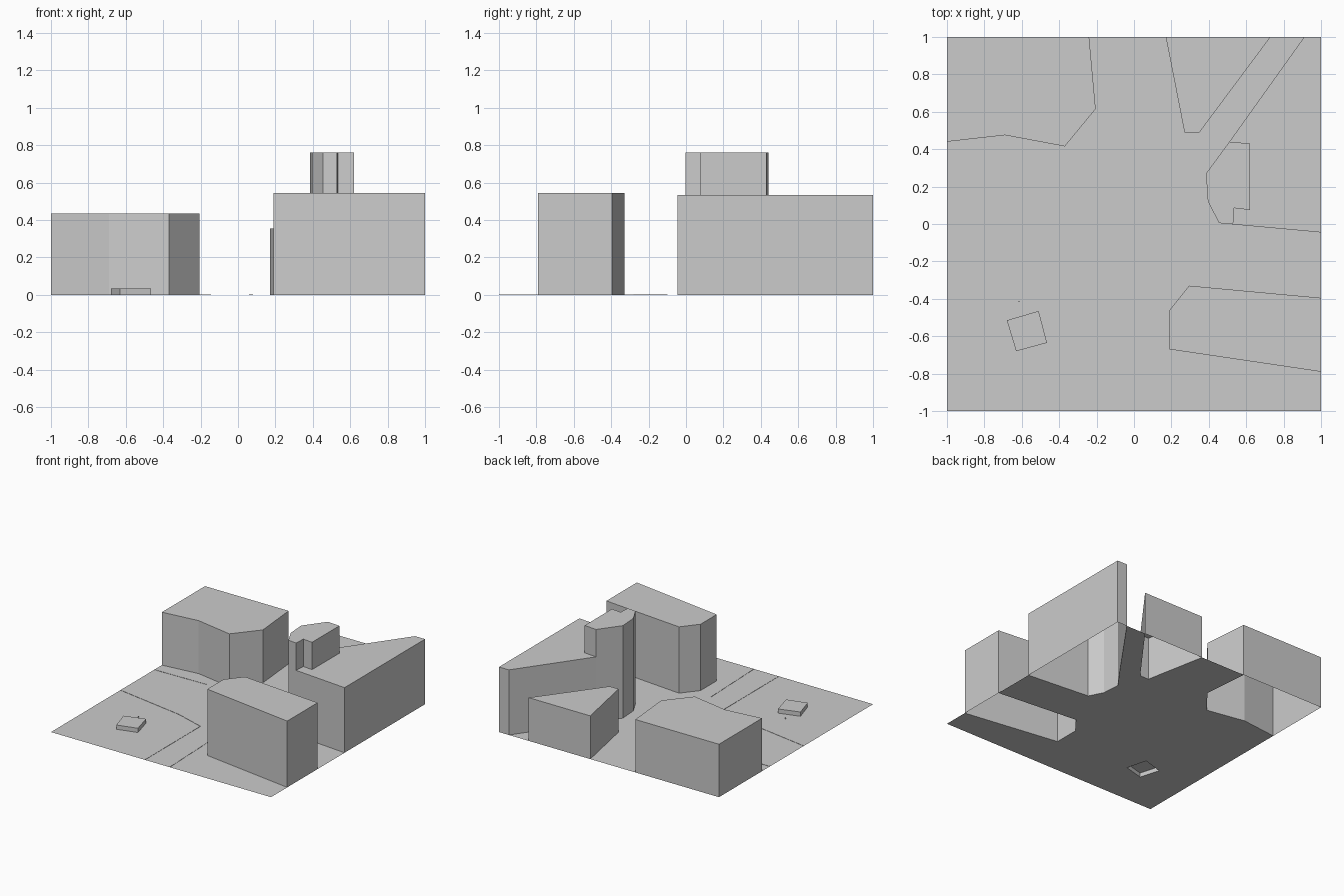
import bpy, bmesh

if "Cube" in bpy.data.objects:
    bpy.data.objects.remove(bpy.data.objects["Cube"])


def finish(name, bm, recalc=True):
    bmesh.ops.remove_doubles(bm, verts=bm.verts, dist=0.0005)
    if recalc:
        bmesh.ops.recalc_face_normals(bm, faces=bm.faces)
    me = bpy.data.meshes.new(name)
    bm.to_mesh(me)
    bm.free()
    ob = bpy.data.objects.new(name, me)
    bpy.context.collection.objects.link(ob)
    return ob


def walls(bm, path, z0, z1, closed=False):
    pts = path + path[:1] if closed else path
    for (ax, ay), (bx, by) in zip(pts, pts[1:]):
        bm.faces.new([bm.verts.new(c) for c in
                      ((ax, ay, z0), (bx, by, z0), (bx, by, z1), (ax, ay, z1))])


def cap(bm, outline, z):
    bm.faces.new([bm.verts.new((x, y, z)) for x, y in outline])


def block(name, outline, height):
    """Open-bottomed prism: walls and a flat roof."""
    bm = bmesh.new()
    walls(bm, outline, 0, height, closed=True)
    cap(bm, outline, height)
    return finish(name, bm)


# Footprints, listed in order round the edge of the site
front_right = [(1, -.79), (.19, -.67), (.19, -.46), (.295, -.33), (1, -.395)]
corner_tall = [(.53, -.002), (.455, .005), (.395, .12), (.385, .27), (.51, .44)]
corner_low = [(.51, .44), (.91, 1), (1, 1), (1, -.045), (.53, -.002)]
corner_inner = [(.51, .44), (.62, .43), (.62, .075), (.535, .085), (.53, -.002)]
back_wedge = [(.73, 1), (.35, .49), (.27, .49), (.17, 1)]
back_left = [(-.24, 1), (-.205, .615), (-.37, .415), (-.69, .475), (-1, .44)]
kiosk = [(-.68, -.515), (-.51, -.465), (-.465, -.635), (-.63, -.68)]

# Simple buildings
block("front_right_building", front_right, .545)
block("back_wedge_building", back_wedge, .355)
block("back_left_building", back_left + [(-1, 1)], .435)
block("low_kiosk", kiosk, .035)
block("small_post", [(-.618, -.418), (-.612, -.418), (-.612, -.412), (-.618, -.412)], .01)

# Corner building with a tower rising flush from its rounded end
bm = bmesh.new()
walls(bm, corner_low, 0, .535)
walls(bm, corner_tall, 0, .76)
walls(bm, corner_inner, .535, .76)
cap(bm, corner_tall + corner_inner[1:-1], .76)
cap(bm, corner_low + corner_inner[-2:0:-1], .535)
finish("corner_building_with_tower", bm)

# Ground with openings under every building
site = ([(-1, -1), (1, -1)] + front_right + [(1, -.045)] + corner_tall
        + [(.91, 1)] + back_wedge + back_left)
bm = bmesh.new()
for loop in (site, kiosk):
    vs = [bm.verts.new((x, y, 0)) for x, y in loop]
    for a, b in zip(vs, vs[1:] + vs[:1]):
        bm.edges.new((a, b))
bmesh.ops.triangle_fill(bm, edges=bm.edges[:], use_beauty=True, normal=(0, 0, 1))
for f in bm.faces:
    f.normal_update()
    if f.normal.z < 0:
        f.normal_flip()
finish("ground", bm, recalc=False)

# Very low kerbs along the streets
bm = bmesh.new()
for path in ([(-.145, -1), (-.145, -.28), (-.4, -.2), (-1, -.1)],
             [(.08, -1), (.06, -.4)],
             [(-1, .34), (-.53, .35)]):
    walls(bm, path, 0, .002)
finish("kerbs", bm, recalc=False)
